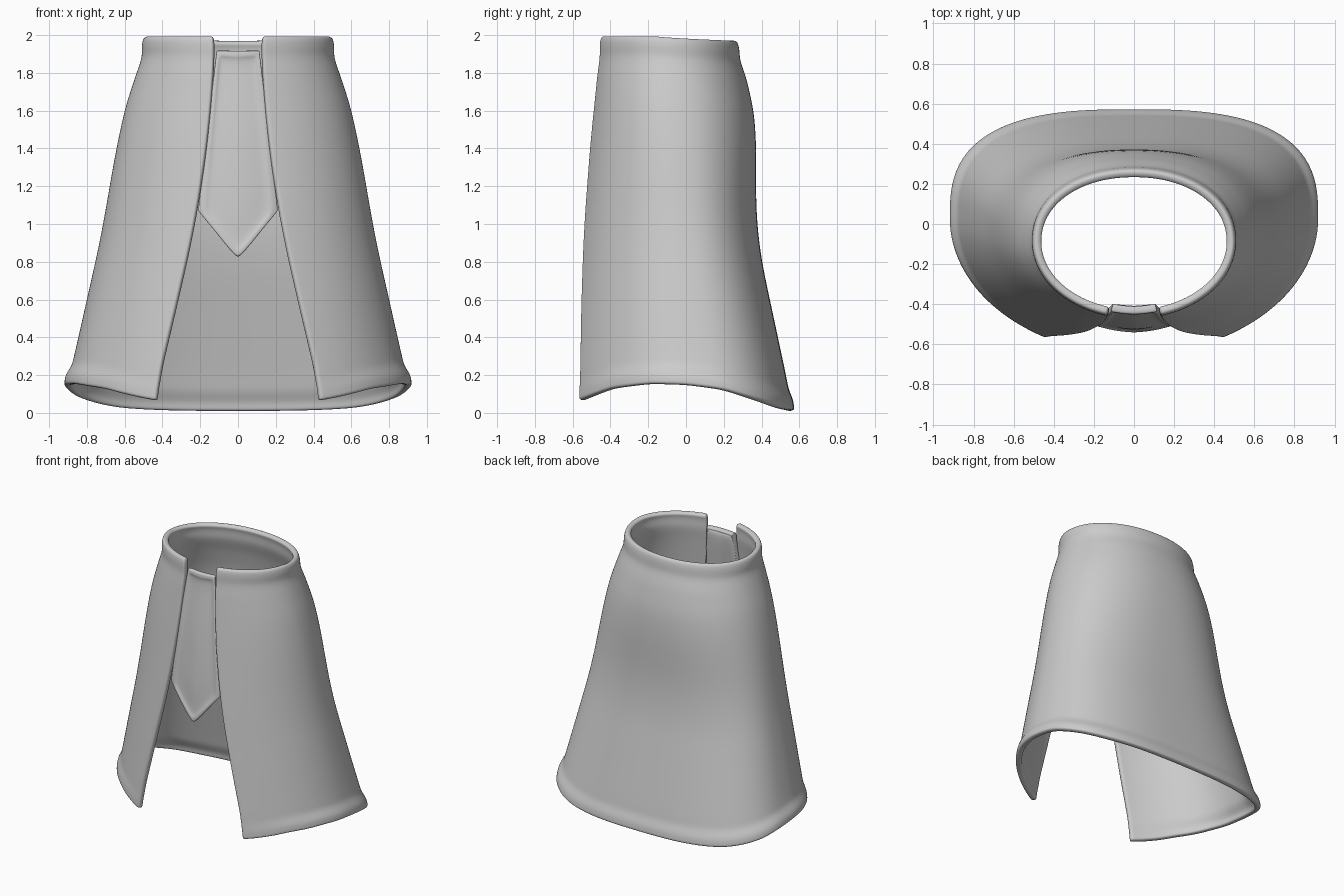
import bpy, math

if "Cube" in bpy.data.objects:
    bpy.data.objects.remove(bpy.data.objects["Cube"])

def lerp(table, x, k=1):
    # piecewise linear lookup in rows sorted by first value
    for a, b in zip(table, table[1:]):
        if x <= b[0]:
            f = max(0, (x - a[0]) / (b[0] - a[0]))
            return a[k] + (b[k] - a[k]) * f
    return table[-1][k]

def sheet(name, rows, thickness):
    # grid of points -> thick cloth with soft rims
    n = len(rows[0])
    verts = [p for r in rows for p in r]
    faces = [(j*n+i, j*n+i+1, (j+1)*n+i+1, (j+1)*n+i)
             for j in range(len(rows)-1) for i in range(n-1)]
    me = bpy.data.meshes.new(name)
    me.from_pydata(verts, [], faces)
    me.polygons.foreach_set("use_smooth", [True]*len(faces))
    ob = bpy.data.objects.new(name, me)
    bpy.context.collection.objects.link(ob)
    so = ob.modifiers.new("thickness", 'SOLIDIFY')
    so.thickness, so.offset = thickness, -1
    su = ob.modifiers.new("smooth", 'SUBSURF')
    su.levels = su.render_levels = 2
    return ob

# Cape profile: height fraction, half width, back y, front edge y, half opening
PROFILE = [
    (0, .922, .575, -.57, .435), (.03, .915, .568, -.57, .428),
    (.055, .882, .545, -.567, .42), (.1, .862, .528, -.565, .405),
    (.25, .80, .465, -.56, .335), (.4, .738, .402, -.55, .267),
    (.5, .703, .376, -.54, .227), (.6, .672, .37, -.525, .195),
    (.7, .638, .374, -.51, .167), (.8, .597, .363, -.49, .147),
    (.9, .535, .318, -.47, .133), (.94, .508, .287, -.458, .13),
    (.96, .511, .285, -.46, .13), (.985, .508, .28, -.458, .13),
    (1, .495, .265, -.447, .135)]
# Hem height along the depth
HEM = [(-.57, .065), (-.5, .093), (-.4, .13), (-.2, .155), (0, .15),
       (.2, .125), (.4, .065), (.5, .03), (.575, .012)]

def ring(t):
    rx, back, edge, gap = (lerp(PROFILE, t, k) for k in (1, 2, 3, 4))
    yc = .03 - .12 * t
    a0 = math.asin(gap / rx)
    ry = (yc - edge) / math.cos(a0)
    e = 2 / (2.8 - .7 * t)
    N = 56
    us = [0, .006, .018] + [i / N for i in range(2, N-1)] + [.982, .994, 1]
    pts = []
    for u in us:
        a = a0 + u * (2*math.pi - 2*a0)
        s, c = math.sin(a), -math.cos(a)
        if c <= 0:
            pts.append((rx*s, yc + ry*c))
        else:
            pts.append((rx*math.copysign(abs(s)**e, s), yc + (back-yc)*c**e))
    return pts

# Open-fronted cape
base = ring(0)
levels = [0, .012, .03, .055, .075, .1, .17, .25, .32, .4, .5, .6, .7, .8, .86,
          .9, .94, .96, .985, 1]
rows = []
for t in levels:
    row = []
    for (x, y), (bx, by) in zip(ring(t), base):
        zb = lerp(HEM, by)
        top = 2 - .022 * max(0, by) / .575
        row.append((x, y, zb + (top - zb) * t))
    rows.append(row)
sheet("cape", rows, .042)

# Pointed front tab with a raised border
S = [-1, -.96, -.84, -.76, -.4, -.05, .05, .4, .76, .84, .96, 1]
V = [0, .015, .035, .055, .2, .4, .6, .8, .95, .965, .985, 1]
rows = []
for j, v in enumerate(V):
    row = []
    for i, s in enumerate(S):
        x = s * (.215 - .1 * v)
        z0 = .81 + .26 * abs(s)
        z = z0 + (1.92 - z0) * v
        y = lerp([(.8, -.54), (1.08, -.543), (1.5, -.505), (1.92, -.448)], z) + x*x
        if 3 <= i <= len(S)-4 and 3 <= j <= len(V)-4:
            y += .014
        row.append((x, y, z))
    rows.append(row)
sheet("front_tab", rows, .04)
